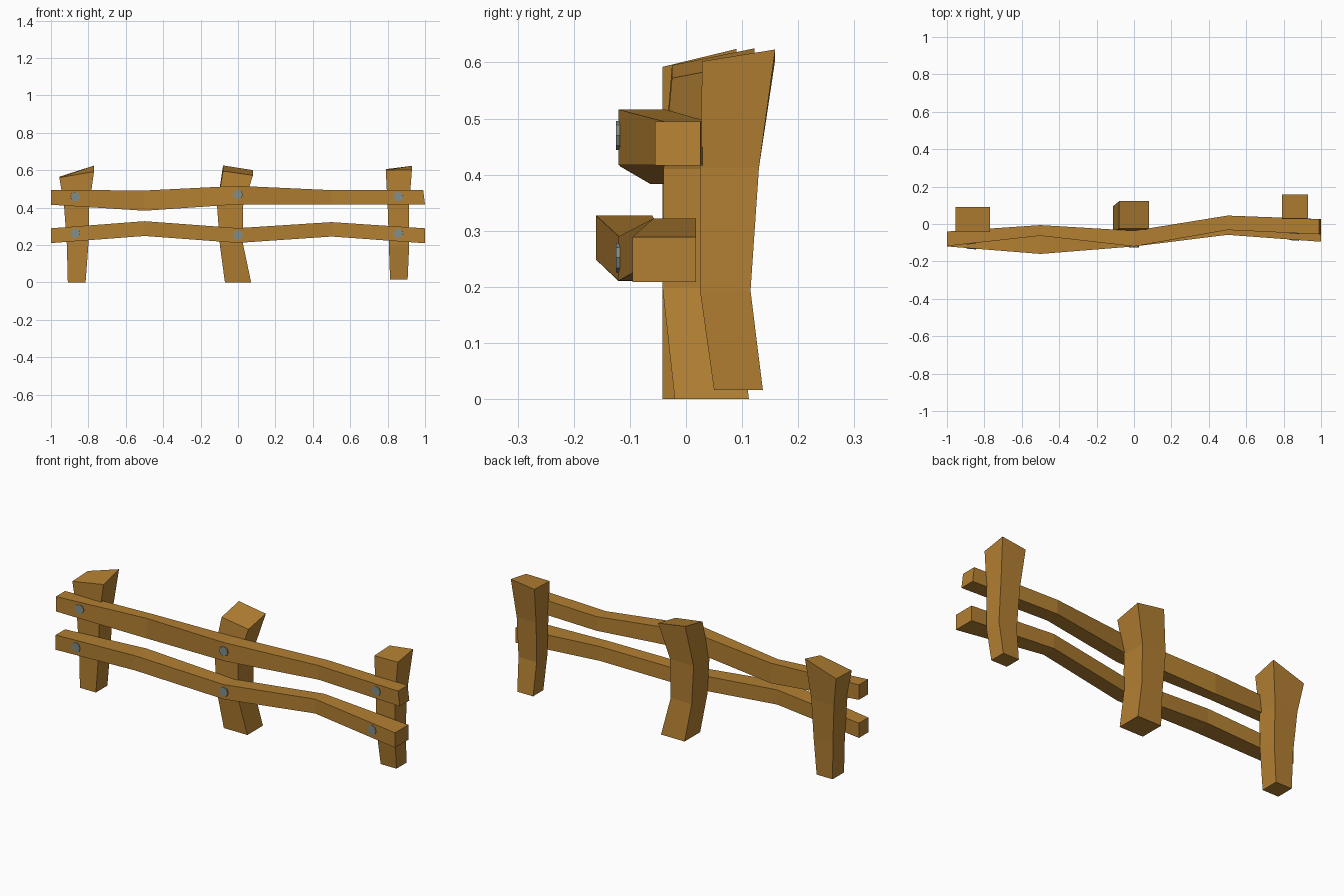
import bpy, bmesh, math
from mathutils import Vector, Matrix

if "Cube" in bpy.data.objects:
    bpy.data.objects.remove(bpy.data.objects["Cube"])


def material(name, col):
    m = bpy.data.materials.new(name)
    m.diffuse_color = (*col, 1)
    m.use_nodes = True
    m.node_tree.nodes["Principled BSDF"].inputs["Base Color"].default_value = m.diffuse_color
    return m


WOOD = material("brown wood", (0.45, 0.215, 0.032))
STEEL = material("grey steel", (0.22, 0.27, 0.25))


def add_object(name, bm, mat):
    bmesh.ops.recalc_face_normals(bm, faces=bm.faces)
    me = bpy.data.meshes.new(name)
    bm.to_mesh(me)
    bm.free()
    me.materials.append(mat)
    ob = bpy.data.objects.new(name, me)
    bpy.context.collection.objects.link(ob)
    return ob


def loft(name, rings):
    """Skin four-cornered rings into a closed beam."""
    bm = bmesh.new()
    loops = [[bm.verts.new(p) for p in r] for r in rings]
    for a, b in zip(loops, loops[1:]):
        for i in range(4):
            j = (i + 1) % 4
            bm.faces.new((a[i], a[j], b[j], b[i]))
    bm.faces.new(loops[0])
    bm.faces.new(loops[-1])
    return add_object(name, bm, WOOD)


def post(name, sections, top_z):
    """sections: (z, x0, x1, y0, y1); top_z: heights of the slanted top corners."""
    rings = []
    for z, x0, x1, y0, y1 in sections:
        rings.append([Vector(p) for p in
                      ((x0, y0, z), (x1, y0, z), (x1, y1, z), (x0, y1, z))])
    for v, z in zip(rings[-1], top_z):
        v.z = z
    loft(name, rings)


def rail(name, sections, end_skew=0):
    """sections: (x, y0, y1, z0, z1) along the length."""
    rings = [[Vector(p) for p in
              ((x, y0, z0), (x, y1, z0), (x, y1, z1), (x, y0, z1))]
             for x, y0, y1, z0, z1 in sections]
    for v in rings[-1][2:]:
        v.x -= end_skew
    loft(name, rings)


# Crooked posts
post("left_post", [(0, -.91, -.815, -.042, .055),
                   (.2, -.915, -.80, -.042, .06),
                   (.41, -.93, -.795, -.042, .072),
                   (.6, -.955, -.77, -.042, .09)], (.56, .592, .624, .565))
post("middle_post", [(0, -.07, .07, -.02, .112),
                     (.2, -.097, .028, -.042, .09),
                     (.41, -.112, .028, -.04, .095),
                     (.6, -.08, .08, -.025, .122)], (.595, .572, .60, .625))
post("right_post", [(.016, .813, .907, .05, .137),
                    (.193, .807, .915, .025, .115),
                    (.412, .80, .915, .025, .13),
                    (.6, .79, .93, .029, .159)], (.60, .602, .623, .605))

# Wavy rails
upper = [(-1, -.118, -.04, .415, .495), (-.5, -.063, -.006, .383, .491),
         (0, -.12, -.036, .417, .516), (.5, -.032, .045, .417, .493),
         (1, -.055, .026, .416, .495)]
lower = [(-1, -.12, -.04, .21, .289), (-.5, -.16, -.06, .248, .327),
         (0, -.12, -.04, .211, .29), (.5, -.058, .018, .245, .322),
         (1, -.095, .018, .209, .289)]
rail("upper_rail", upper, .01)
rail("lower_rail", lower)


# Bolt heads lying on the front faces of the rails
def bolt(name, sections, x, z):
    if x == 0:
        y, ang = sections[2][1] - .001, 0
    else:
        a, b = sections[:2] if x < 0 else sections[3:]
        slope = (b[1] - a[1]) / (b[0] - a[0])
        y, ang = a[1] + slope * (x - a[0]), math.atan(slope)
    bm = bmesh.new()
    bmesh.ops.create_cone(bm, cap_ends=True, segments=8, radius1=.026, radius2=.026,
                          depth=.007,
                          matrix=Matrix.Translation((x, y, z)) @ Matrix.Rotation(ang, 4, 'Z')
                          @ Matrix.Rotation(math.pi / 2, 4, 'X'))
    add_object(name, bm, STEEL)


for side, x, zu, zl in (("left", -.87, .457, .262), ("middle", 0, .47, .252),
                        ("right", .857, .458, .262)):
    bolt(side + "_upper_bolt", upper, x, zu)
    bolt(side + "_lower_bolt", lower, x, zl)
